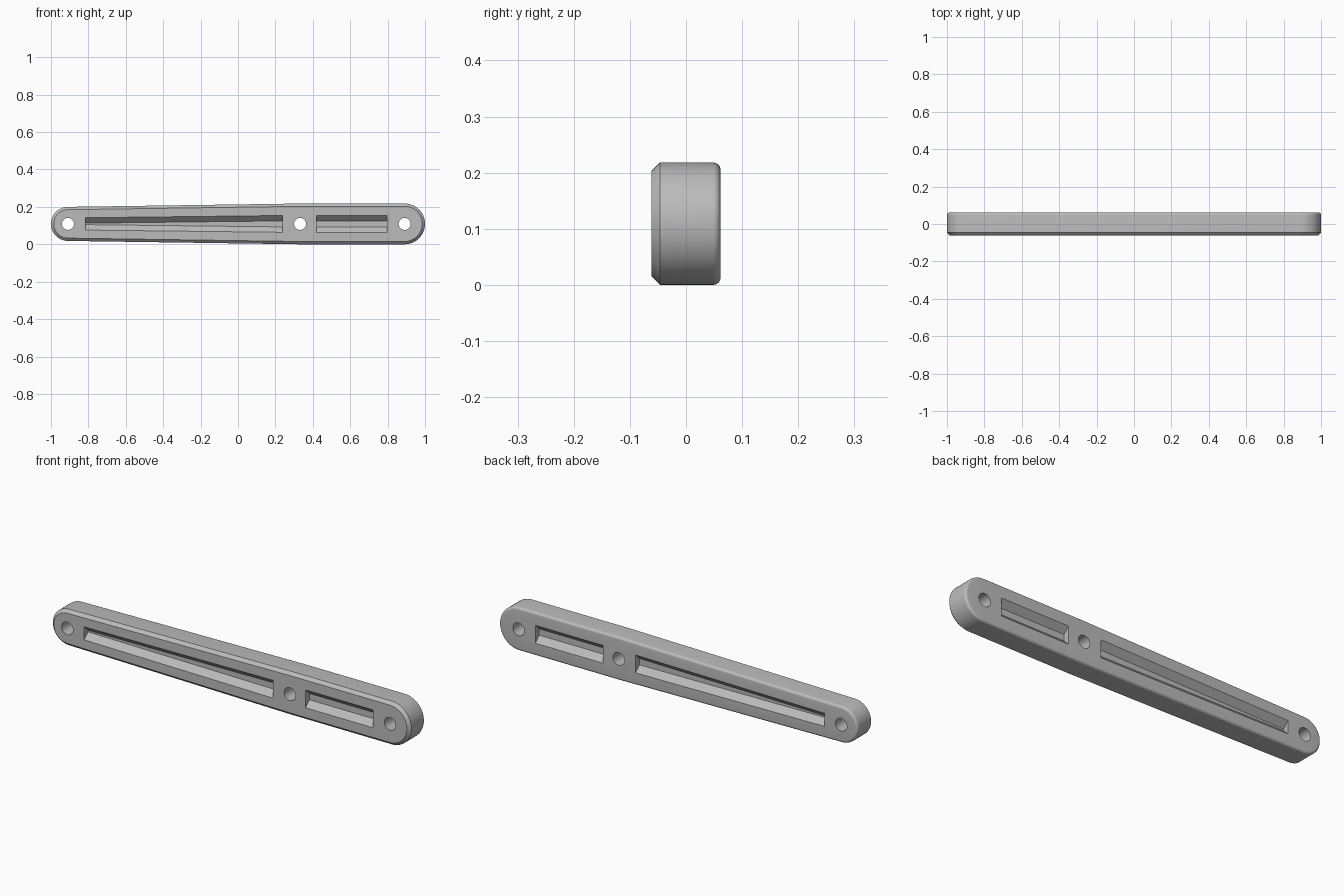
import bpy, bmesh, math

if "Cube" in bpy.data.objects:
    bpy.data.objects.remove(bpy.data.objects["Cube"], do_unlink=True)

MID = 0.109          # height of the centre line
HALF = 0.0615        # half the depth
TIP_R, BIG_R = 0.091, 0.109
TIP_X, PIVOT_X, END_X = -0.909, 0.332, 0.891

grey = bpy.data.materials.new("light_grey")
grey.use_nodes = True
colour = (0.5, 0.5, 0.5, 1)
grey.diffuse_color = colour
grey.node_tree.nodes["Principled BSDF"].inputs["Base Color"].default_value = colour


def loft(name, rings):
    """Closed solid through a list of equal-length rings."""
    bm = bmesh.new()
    loops = [[bm.verts.new(p) for p in ring] for ring in rings]
    count = len(loops[0])
    for a, b in zip(loops, loops[1:]):
        for i in range(count):
            j = (i + 1) % count
            bm.faces.new((a[i], a[j], b[j], b[i]))
    bm.faces.new(loops[0])
    bm.faces.new(loops[-1])
    bmesh.ops.recalc_face_normals(bm, faces=bm.faces)
    mesh = bpy.data.meshes.new(name)
    bm.to_mesh(mesh)
    bm.free()
    mesh.materials.append(grey)
    obj = bpy.data.objects.new(name, mesh)
    bpy.context.collection.objects.link(obj)
    return obj


def arc(cx, r, start, stop, y, steps=32):
    angles = [start + (stop - start) * i / steps for i in range(steps + 1)]
    return [(cx + r * math.cos(a), y, MID + r * math.sin(a)) for a in angles]


def outline(y, inset):
    """Tapered bar outline: round tip, taper to the pivot, parallel to the end."""
    lean = math.asin((BIG_R - TIP_R) / (PIVOT_X - TIP_X))
    q = math.pi / 2
    big = BIG_R - inset
    return (arc(END_X, big, -q, q, y) + arc(PIVOT_X, big, q, q + lean, y, 2)
            + arc(TIP_X, TIP_R - inset, q + lean, 3 * q - lean, y)
            + arc(PIVOT_X, big, 3 * q - lean, 3 * q, y, 2)[:-1])


# Bar body: chamfered front rim, rounded back rim
CHAMFER, FILLET = 0.015, 0.013
rings = [outline(-HALF, CHAMFER), outline(-HALF + CHAMFER, 0)]
for i in range(7):
    a = math.pi / 2 * i / 6
    rings.append(outline(HALF - FILLET * (1 - math.sin(a)), FILLET * (1 - math.cos(a))))
body = loft("link_bar", rings)


def pocket(name, x0, x1, h0, h1, side):
    """Groove with sloped long walls, upright ends and a narrow flat floor."""
    def ring(depth, shrink):
        y = side * (HALF - depth)
        a, b = h0 - shrink, h1 - shrink
        return [(x0, y, MID - a), (x1, y, MID - b), (x1, y, MID + b), (x0, y, MID + a)]
    return loft(name, [ring(-0.02, 0), ring(0, 0), ring(0.03, 0.029)])


# Pockets on both sides, and through holes
cutters = []
for label, side in (("front", -1), ("back", 1)):
    cutters.append(pocket(label + "_long_pocket_cutter", -0.815, 0.238, 0.033, 0.045, side))
    cutters.append(pocket(label + "_short_pocket_cutter", 0.42, 0.797, 0.045, 0.045, side))
for label, x in (("tip", TIP_X), ("pivot", PIVOT_X), ("end", END_X)):
    cutters.append(loft(label + "_hole_cutter",
                        [arc(x, 0.032, 0, 2 * math.pi, y, 40)[:-1] for y in (-0.1, 0.1)]))

for cutter in cutters:
    mod = body.modifiers.new(cutter.name, "BOOLEAN")
    mod.operation = "DIFFERENCE"
    mod.solver = "EXACT"
    mod.object = cutter

# Apply the cuts and shade smoothly with sharp rims
bpy.ops.object.select_all(action="DESELECT")
bpy.context.view_layer.objects.active = body
body.select_set(True)
for cutter in cutters:
    bpy.ops.object.modifier_apply(modifier=cutter.name)
for cutter in cutters:
    bpy.data.objects.remove(cutter, do_unlink=True)
bpy.ops.object.shade_smooth_by_angle(angle=math.radians(30))
